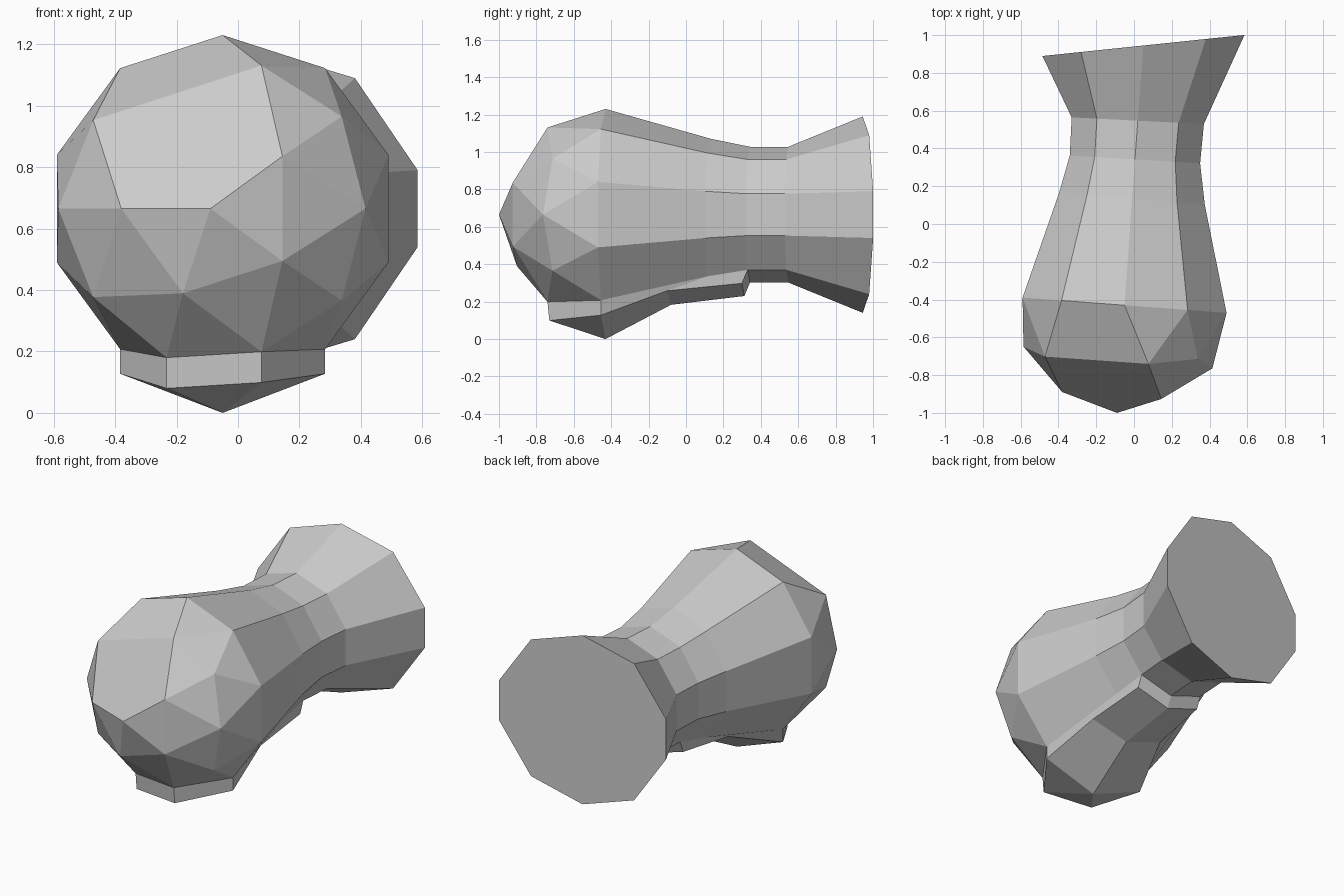
import bpy, bmesh
from math import sin, cos, radians

if "Cube" in bpy.data.objects:
    bpy.data.objects.remove(bpy.data.objects["Cube"])

CZ = 0.665
bm = bmesh.new()
verts = {}


def put(key, x, y, z):
    verts[key] = bm.verts.new((x, y, z))


def face(*keys):
    # faces touching a removed corner are skipped
    if all(k in verts for k in keys):
        bm.faces.new([verts[k] for k in keys])


# Ten-sided body rings: centre x, centre y, slope of y over x, half width, heights
RINGS = [
    (-0.05, -0.43, -0.075, 0.54, (0.175, 0.4575, 0.565)),
    (-0.01, 0.135, -0.09, 0.385, (0.125, 0.33, 0.405)),
    (0.005, 0.342, -0.06, 0.345, (0.112, 0.295, 0.363)),
    (0.02, 0.547, -0.05, 0.35, (0.112, 0.295, 0.363)),
    (0.05, 0.945, 0.104, 0.535, (0.125, 0.425, 0.525)),
]
for r, (cx, cy, slope, half, (h1, h2, h3)) in enumerate(RINGS):
    heights = [h1, h2, h3, h2, h1, -h1, -h2, -h3, -h2, -h1]
    for i in range(10):
        dx = half * cos(radians(18 + 36 * i)) / cos(radians(18))
        put(('E', r, i), cx + dx, cy + slope * dx, CZ + heights[i])

# Faceted dome at the front, with the two corners at 108 degrees cut away
put('P', -0.09, -1.0, CZ)
for j in range(10):
    if j == 3:
        continue
    c, s = cos(radians(36 * j)), sin(radians(36 * j))
    rad, y = (0.51, -0.685) if j % 2 else (0.49, -0.73)
    put(('B', j), -0.075 + rad * c, y - 0.07 * rad * c, CZ + rad * s)
    if j % 2:
        put(('A', j), -0.09 + 0.29 * c, -0.91 - 0.07 * 0.29 * c, CZ + 0.29 * s)

# Lowered copies for the raised panel underneath
SHIFT = {0: (0, -0.08), 1: (-0.215, -0.077), 2: (-0.03, -0.072)}


def lower(key, dy, dz):
    x, y, z = verts[key].co
    put(('L', key), x, y + dy, z + dz)


for r in range(3):
    for i in (6, 7, 8):
        dy, dz = SHIFT[r]
        lower(('E', r, i), dy, -0.1 if (r, i) == (0, 7) else dz)
for j in (7, 8):
    lower(('B', j), 0.01, -0.1)


def low(*keys):
    face(*[('L', k) for k in keys])


# Body sides; the two bottom strips become the panel
for r in range(4):
    for i in range(10):
        n = (i + 1) % 10
        quad = (('E', r, i), ('E', r, n), ('E', r + 1, n), ('E', r + 1, i))
        (low if r < 2 and i in (6, 7) else face)(*quad)
face(*[('E', 4, i) for i in range(10)])

# Dome faces
for j in range(10):
    p, n = (j - 1) % 10, (j + 1) % 10
    (low if j in (7, 8) else face)(('B', j), ('E', 0, p), ('E', 0, j))
    (low if j == 7 else face)(('B', j), ('B', n), ('E', 0, j))
    if j % 2:
        face(('A', j), ('B', j), ('B', n))
        face(('A', j), ('B', j), ('B', p))
        face('P', ('A', j), ('A', (j + 2) % 10))
    else:
        face(('B', j), ('A', p), ('A', n))
face('P', ('A', 1), ('B', 2), ('B', 4), ('A', 5))
face(('B', 2), ('B', 4), ('E', 0, 3), ('E', 0, 2))

# Panel side walls
rim = [('E', 2, 6), ('E', 2, 7), ('E', 2, 8), ('E', 1, 8), ('E', 0, 8),
       ('B', 8), ('B', 7), ('E', 0, 6), ('E', 1, 6)]
for k, a in enumerate(rim):
    b = rim[(k + 1) % len(rim)]
    face(a, b, ('L', b), ('L', a))

loose = [v for v in bm.verts if not v.link_faces]
bmesh.ops.delete(bm, geom=loose, context='VERTS')
bmesh.ops.recalc_face_normals(bm, faces=bm.faces)
mesh = bpy.data.meshes.new("faceted_body")
bm.to_mesh(mesh)
bm.free()
body = bpy.data.objects.new("faceted_body", mesh)
bpy.context.collection.objects.link(body)
